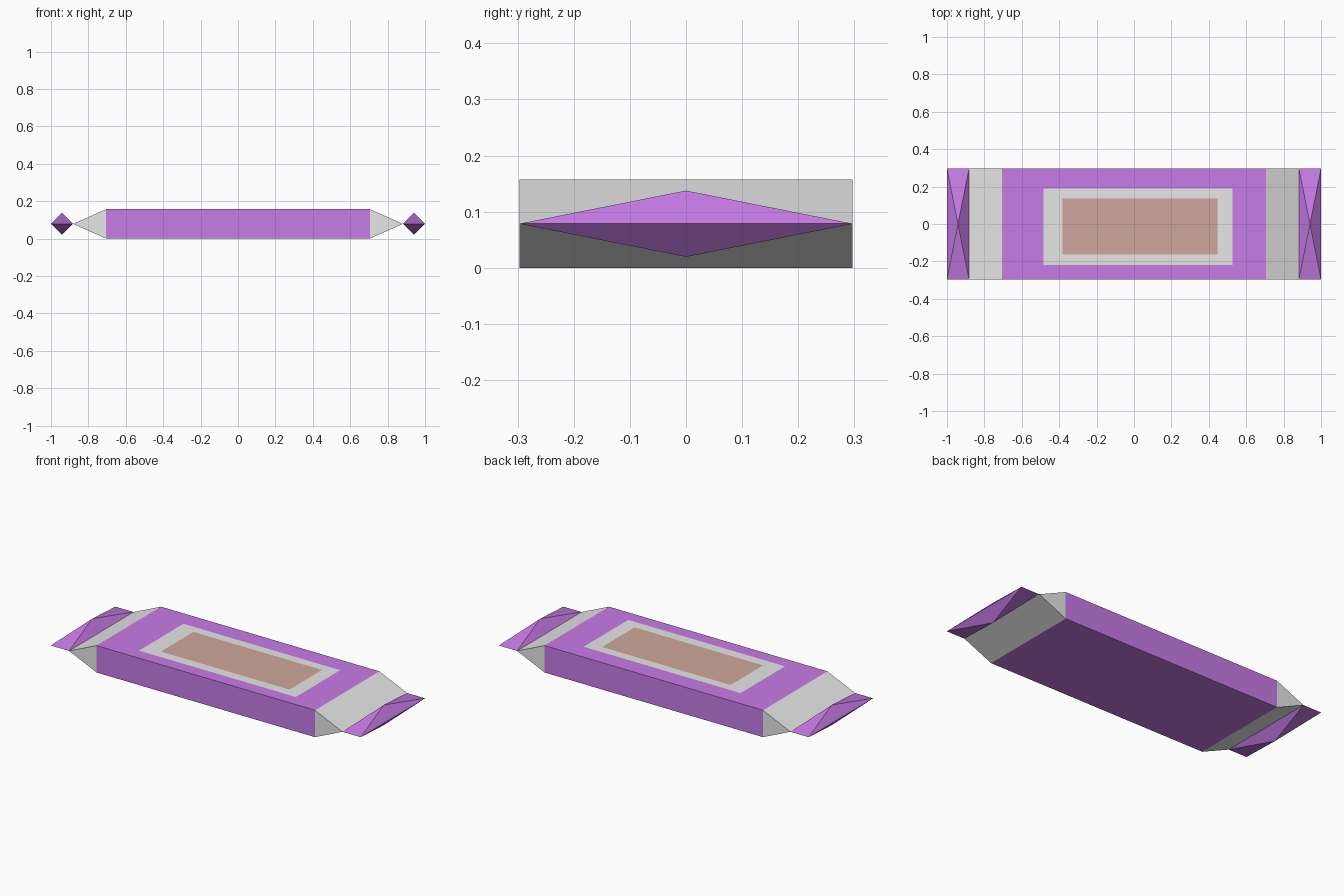
import bpy
import bmesh

HALF_DEPTH = 0.297
HEIGHT = 0.157
MID = HEIGHT / 2
BODY_X, NECK_X, END_X = 0.705, 0.882, 1.0

cube = bpy.data.objects.get("Cube")
if cube:
    bpy.data.objects.remove(cube, do_unlink=True)


def make_material(name, color):
    mat = bpy.data.materials.new(name)
    mat.use_nodes = True
    mat.diffuse_color = (*color, 1)
    mat.node_tree.nodes["Principled BSDF"].inputs["Base Color"].default_value = (*color, 1)
    return mat


purple = make_material("purple wrapper", (0.59, 0.205, 0.82))
silver = make_material("light grey foil", (0.80, 0.80, 0.80))
tan = make_material("dusty tan label", (0.62, 0.39, 0.33))


def finish(name, bm, materials):
    bmesh.ops.recalc_face_normals(bm, faces=bm.faces)
    mesh = bpy.data.meshes.new(name)
    bm.to_mesh(mesh)
    bm.free()
    for mat in materials:
        mesh.materials.append(mat)
    obj = bpy.data.objects.new(name, mesh)
    bpy.context.collection.objects.link(obj)
    return obj


def inset_rectangle(bm, face, x_range, y_range, index):
    """Inset a top face and fit its inner loop to a rectangle."""
    center = face.calc_center_median()
    bmesh.ops.inset_individual(bm, faces=[face], thickness=0.02)
    for v in face.verts:
        v.co.x = x_range[v.co.x > center.x]
        v.co.y = y_range[v.co.y > center.y]
    face.material_index = index


# Wrapper body with the two-tone label cut into its top
bm = bmesh.new()
bmesh.ops.create_cube(bm, size=1)
for v in bm.verts:
    v.co = (v.co.x * 2 * BODY_X, v.co.y * 2 * HALF_DEPTH, MID + v.co.z * HEIGHT)
bm.normal_update()
sides = [f for f in bm.faces if abs(f.normal.x) > 0.9]
bmesh.ops.delete(bm, geom=sides, context='FACES_ONLY')
top = max(bm.faces, key=lambda f: f.calc_center_median().z)
inset_rectangle(bm, top, (-0.485, 0.527), (-0.22, 0.19), 1)
inset_rectangle(bm, top, (-0.383, 0.446), (-0.163, 0.137), 2)
finish("wrapper_body", bm, [purple, silver, tan])

for side, label in ((1, "left"), (-1, "right")):
    # Foil wedge narrowing from the body to a flat crimp
    bm = bmesh.new()
    wedge = {}
    for y in (-HALF_DEPTH, HALF_DEPTH):
        wedge[y] = [bm.verts.new((side * x, y, z)) for x, z in
                    ((BODY_X, 0), (NECK_X, MID), (BODY_X, HEIGHT))]
        bm.faces.new(wedge[y])
    front, back = wedge.values()
    for i in (0, 1):
        bm.faces.new((front[i], front[i + 1], back[i + 1], back[i]))
    finish(f"{label}_foil_wedge", bm, [silver])

    # Flared end: four-sided pyramids above and below a shared rectangle
    bm = bmesh.new()
    ring = [bm.verts.new((side * x, y * HALF_DEPTH, MID)) for x, y in
            ((NECK_X, -1), (END_X, -1), (END_X, 1), (NECK_X, 1))]
    for z in (MID - 0.059, MID + 0.059):
        tip = bm.verts.new((side * (NECK_X + END_X) / 2, 0, z))
        for i in range(4):
            bm.faces.new((ring[i], ring[(i + 1) % 4], tip))
    finish(f"{label}_wrapper_end", bm, [purple])
